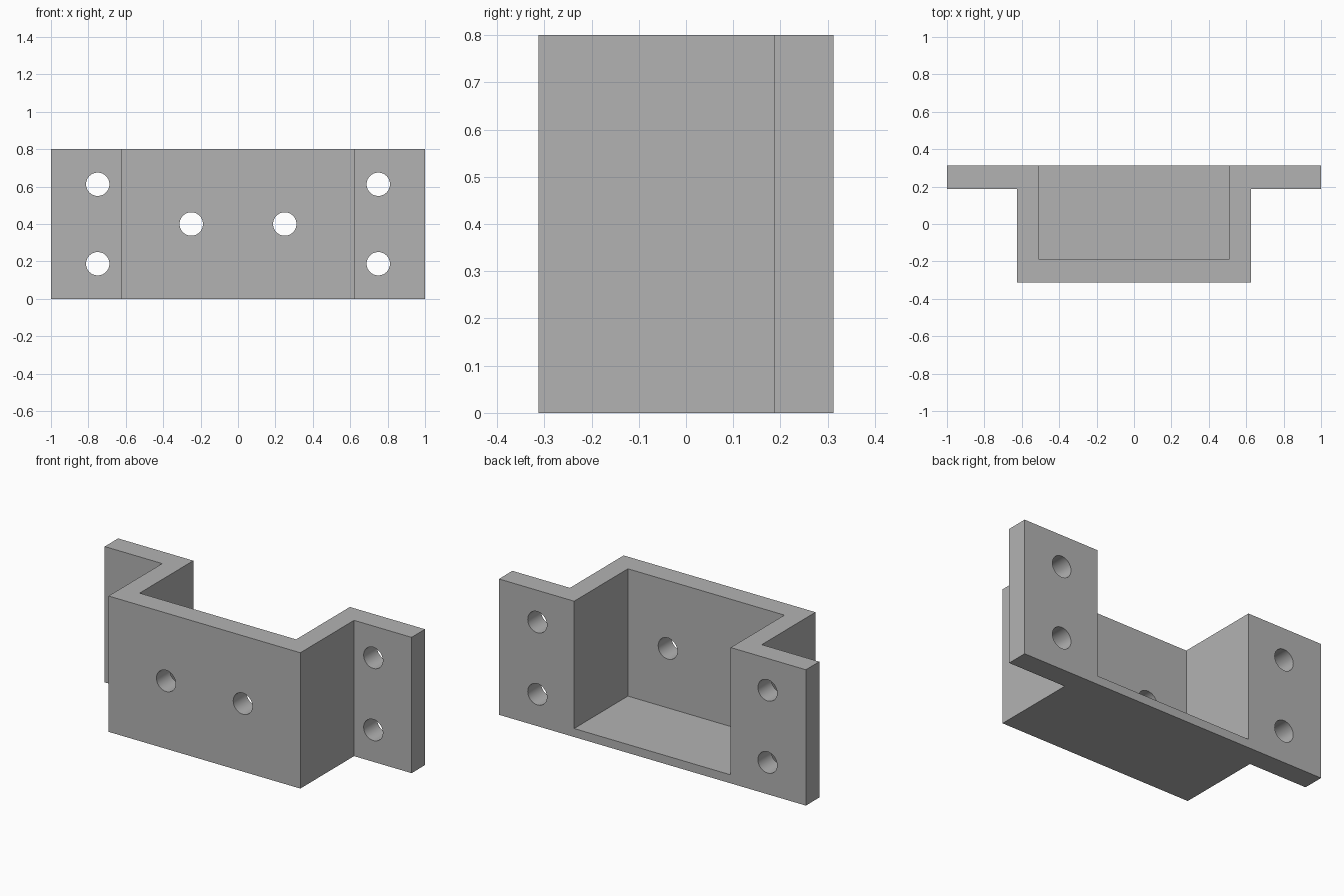
import bpy, bmesh, math

cube = bpy.data.objects.get("Cube")
if cube:
    bpy.data.objects.remove(cube, do_unlink=True)

HEIGHT, HALF_DEPTH = 0.8, 0.3125
FLANGE_Y = 0.1875      # front face of the flanges
BOX_X, POCKET_X = 0.625, 0.51
POCKET_Y = -0.1875     # inner face of the front wall
FLOOR = 0.05
HOLE_R = 0.0625

grey = bpy.data.materials.new("grey")
grey.use_nodes = True
grey.diffuse_color = (0.45, 0.45, 0.45, 1)
grey.node_tree.nodes["Principled BSDF"].inputs["Base Color"].default_value = grey.diffuse_color


def extrude(name, half_outline, z0, z1):
    """Mirror a right-hand outline in x and extrude it upward."""
    outline = half_outline + [(-x, y) for x, y in reversed(half_outline)]
    bm = bmesh.new()
    base = bm.faces.new([bm.verts.new((x, y, z0)) for x, y in outline])
    top = bmesh.ops.extrude_face_region(bm, geom=[base])
    verts = [g for g in top["geom"] if isinstance(g, bmesh.types.BMVert)]
    bmesh.ops.translate(bm, verts=verts, vec=(0, 0, z1 - z0))
    bmesh.ops.recalc_face_normals(bm, faces=bm.faces)
    mesh = bpy.data.meshes.new(name)
    bm.to_mesh(mesh)
    bm.free()
    mesh.materials.append(grey)
    obj = bpy.data.objects.new(name, mesh)
    bpy.context.collection.objects.link(obj)
    return obj


def cut(target, cutter):
    """Subtract a cutter from the target, then discard it."""
    cutter.hide_render = True
    mod = target.modifiers.new("cut", 'BOOLEAN')
    mod.operation, mod.solver, mod.object = 'DIFFERENCE', 'EXACT', cutter
    bpy.context.view_layer.objects.active = target
    bpy.ops.object.modifier_apply(modifier=mod.name)
    bpy.data.objects.remove(cutter, do_unlink=True)


# Box with a mounting flange on each side
bracket = extrude("bracket", [(BOX_X, -HALF_DEPTH), (BOX_X, FLANGE_Y),
                              (1, FLANGE_Y), (1, HALF_DEPTH)], 0, HEIGHT)

# Pocket open to the top and back, leaving a thin floor
cut(bracket, extrude("pocket_cutter", [(POCKET_X, POCKET_Y), (POCKET_X, 1)], FLOOR, 1))

# Screw holes: two per flange, two through the front wall
for side in (-1, 1):
    for x, y, z in ((0.75, 0.25, 0.1875), (0.75, 0.25, 0.6125), (0.25, -0.25, 0.4)):
        bpy.ops.mesh.primitive_cylinder_add(vertices=48, radius=HOLE_R, depth=0.2,
                                            location=(side * x, y, z),
                                            rotation=(math.pi / 2, 0, 0))
        hole = bpy.context.object
        hole.name = "hole_cutter"
        hole.data.materials.append(grey)
        cut(bracket, hole)

bpy.ops.object.select_all(action='DESELECT')
bracket.select_set(True)
bpy.context.view_layer.objects.active = bracket
bpy.ops.object.shade_smooth_by_angle(angle=math.radians(30))
